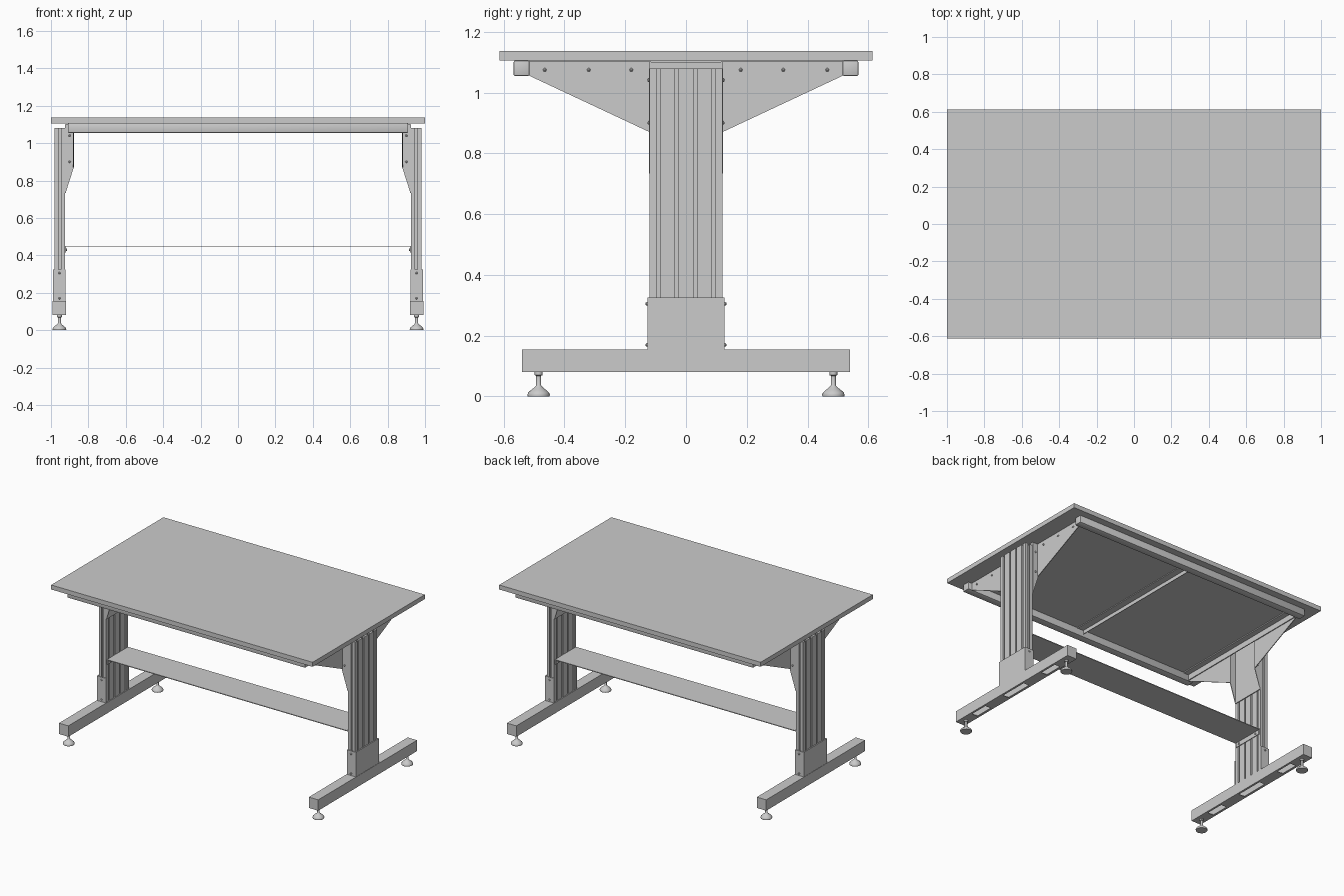
import bpy, bmesh, math
from mathutils import Vector

if "Cube" in bpy.data.objects:
    bpy.data.objects.remove(bpy.data.objects["Cube"])


def finish(name, bm, smooth=False):
    bmesh.ops.recalc_face_normals(bm, faces=bm.faces[:])
    me = bpy.data.meshes.new(name)
    bm.to_mesh(me)
    bm.free()
    ob = bpy.data.objects.new(name, me)
    bpy.context.collection.objects.link(ob)
    if smooth:
        bpy.context.view_layer.objects.active = ob
        ob.select_set(True)
        bpy.ops.object.shade_smooth_by_angle(angle=math.radians(40))
        ob.select_set(False)
    return ob


def add_box(bm, x, y, z):
    vs = bmesh.ops.create_cube(bm, size=1)["verts"]
    for v in vs:
        for i, (lo, hi) in enumerate((x, y, z)):
            v.co[i] = lo if v.co[i] < 0 else hi


def add_prism(bm, pts, axis, a, b):
    """Extrude a 2D outline along an axis; pts are the other two coords in order."""
    def at(p, d):
        c = list(p)
        c.insert(axis, d)
        return bm.verts.new(c)
    lo, hi = [at(p, a) for p in pts], [at(p, b) for p in pts]
    bm.faces.new(lo)
    bm.faces.new(hi)
    n = len(pts)
    for i in range(n):
        j = (i + 1) % n
        bm.faces.new((lo[i], lo[j], hi[j], hi[i]))


def add_lathe(bm, prof, centre, direction, n=16):
    d = Vector(direction)
    q = Vector((0, 0, 1)).rotation_difference(d)
    rings = [[bm.verts.new(Vector(centre) + q @ Vector((r * math.cos(2 * math.pi * k / n),
              r * math.sin(2 * math.pi * k / n), h))) for k in range(n)] for r, h in prof]
    for r0, r1 in zip(rings, rings[1:]):
        for k in range(n):
            m = (k + 1) % n
            bm.faces.new((r0[k], r0[m], r1[m], r1[k]))
    bm.faces.new(rings[0])
    bm.faces.new(rings[-1])


BOLT = [(0.006, 0), (0.006, 0.003), (0.003, 0.006)]

# Table top
bm = bmesh.new()
add_box(bm, (-1, 1), (-0.613, 0.613), (1.105, 1.136))
finish("table_top", bm)

# Long rails under the top, and the centre cross bar
for s, nm in ((-1, "front_rail"), (1, "back_rail")):
    bm = bmesh.new()
    add_box(bm, (-0.91, 0.91), sorted((s * 0.515, s * 0.567)), (1.055, 1.105))
    bmesh.ops.bevel(bm, geom=bm.edges[:], offset=0.004, segments=2, affect='EDGES', profile=0.5)
    finish(nm, bm, True)
bm = bmesh.new()
add_box(bm, (-0.025, 0.025), (-0.515, 0.515), (1.1, 1.105))
add_box(bm, (-0.025, -0.021), (-0.515, 0.515), (1.075, 1.105))
finish("centre_cross_bar", bm)


def column_outline(cx):
    """Extrusion outline with T-slots on the wide faces and a slot at each end."""
    hx, hy = 0.028, 0.12
    t_slot = [(-0.006, 0), (-0.006, 0.005), (-0.012, 0.005), (-0.012, 0.015),
              (0.012, 0.015), (0.012, 0.005), (0.006, 0.005), (0.006, 0)]
    half = [(hx, -hy)]
    for c in (-0.09, -0.03, 0.03, 0.09):
        half += [(hx - d, c + t) for t, d in t_slot]
    half += [(hx, hy)] + [(-t, hy - d) for t, d in t_slot]
    return [(cx + k * x, k * y) for k in (1, -1) for x, y in half]


for s, side in ((-1, "left"), (1, "right")):
    def xr(a, b):
        return sorted((s * a, s * b))

    # Column
    bm = bmesh.new()
    add_prism(bm, column_outline(s * 0.953), 2, 0.155, 1.08)
    finish(side + "_column", bm)

    # U-shaped sleeve at the column base, open towards the middle
    bm = bmesh.new()
    u = [(0.922, 0.121), (0.922, 0.127), (0.99, 0.127), (0.99, -0.127),
         (0.922, -0.127), (0.922, -0.121), (0.983, -0.121), (0.983, 0.121)]
    add_prism(bm, [(s * x, y) for x, y in u], 2, 0.155, 0.325)
    finish(side + "_sleeve", bm)

    # Foot: hollow square tube with slots in its underside
    bm = bmesh.new()
    w = 0.005
    x0, x1, z0, z1, L = 0.92, 0.992, 0.08, 0.155, 0.54
    ch = [(x0, z0), (x0, z1), (x1, z1), (x1, z0), (x1 - 0.014, z0), (x1 - 0.014, z0 + w),
          (x1 - w, z0 + w), (x1 - w, z1 - w), (x0 + w, z1 - w), (x0 + w, z0 + w),
          (x0 + 0.014, z0 + w), (x0 + 0.014, z0)]
    add_prism(bm, [(s * x, z) for x, z in ch], 1, -L, L)
    for a, b in ((-L, -0.40), (-0.27, -0.1), (0.1, 0.27), (0.40, L)):
        add_box(bm, xr(x0 + 0.014, x1 - 0.014), (a, b), (z0, z0 + w))
    for e in (-1, 1):
        add_box(bm, xr(x0 + w, x1 - w), sorted((e * (L - w), e * L)), (z0 + w, z1 - w))
    finish(side + "_foot", bm)

    # Levelling feet
    for e, end in ((-1, "front"), (1, "back")):
        bm = bmesh.new()
        prof = [(0.036, 0), (0.037, 0.006), (0.034, 0.013), (0.024, 0.022), (0.015, 0.029),
                (0.011, 0.033), (0.008, 0.037), (0.008, 0.068), (0.013, 0.070), (0.013, 0.08)]
        add_lathe(bm, prof, (s * 0.955, e * 0.485, 0), (0, 0, 1), 20)
        finish(f"{side}_{end}_leveller", bm, True)

    # Bracket: back plate, sloped flanges and triangular wings
    bm = bmesh.new()
    add_box(bm, xr(0.919, 0.925), (-0.12, 0.12), (0.733, 1.1))
    cheek = [(0.922, 0.733), (0.878, 0.87), (0.878, 1.103), (0.922, 1.103)]
    wing = [(0.12, 0.87), (0.515, 1.055), (0.515, 1.103), (0.12, 1.103)]
    for e in (-1, 1):
        add_prism(bm, [(s * x, z) for x, z in cheek], 1, e * 0.116, e * 0.121)
        add_prism(bm, [(e * y, z) for y, z in wing], 0, s * 0.878, s * 0.883)
    finish(side + "_bracket", bm)

    # End rail joining the bracket to the long rails
    bm = bmesh.new()
    add_box(bm, xr(0.835, 0.878), (-0.515, 0.515), (1.098, 1.105))
    add_box(bm, xr(0.872, 0.878), (-0.515, 0.515), (1.06, 1.1))
    finish(side + "_end_rail", bm)

    # Stretcher end bracket
    bm = bmesh.new()
    add_box(bm, xr(0.919, 0.924), (-0.11, 0.11), (0.415, 0.448))
    finish(side + "_stretcher_bracket", bm)

    # Bolts
    bm = bmesh.new()
    for e in (-1, 1):
        for z in (0.17, 0.305):
            add_lathe(bm, BOLT, (s * 0.955, e * 0.127, z), (0, e, 0), 10)
        for y in (0.18, 0.32, 0.465):
            add_lathe(bm, BOLT, (s * 0.883, e * y, 1.075), (s, 0, 0), 10)
        for z in (0.9, 1.04):
            add_lathe(bm, BOLT, (s * 0.9, e * 0.121, z), (0, e, 0), 10)
        add_lathe(bm, BOLT, (s * 0.919, e * 0.08, 0.43), (-s, 0, 0), 10)
    finish(side + "_bolts", bm, True)

# Flat stretcher shelf between the columns
bm = bmesh.new()
add_box(bm, (-0.922, 0.922), (-0.115, 0.115), (0.446, 0.451))
finish("stretcher_shelf", bm)
